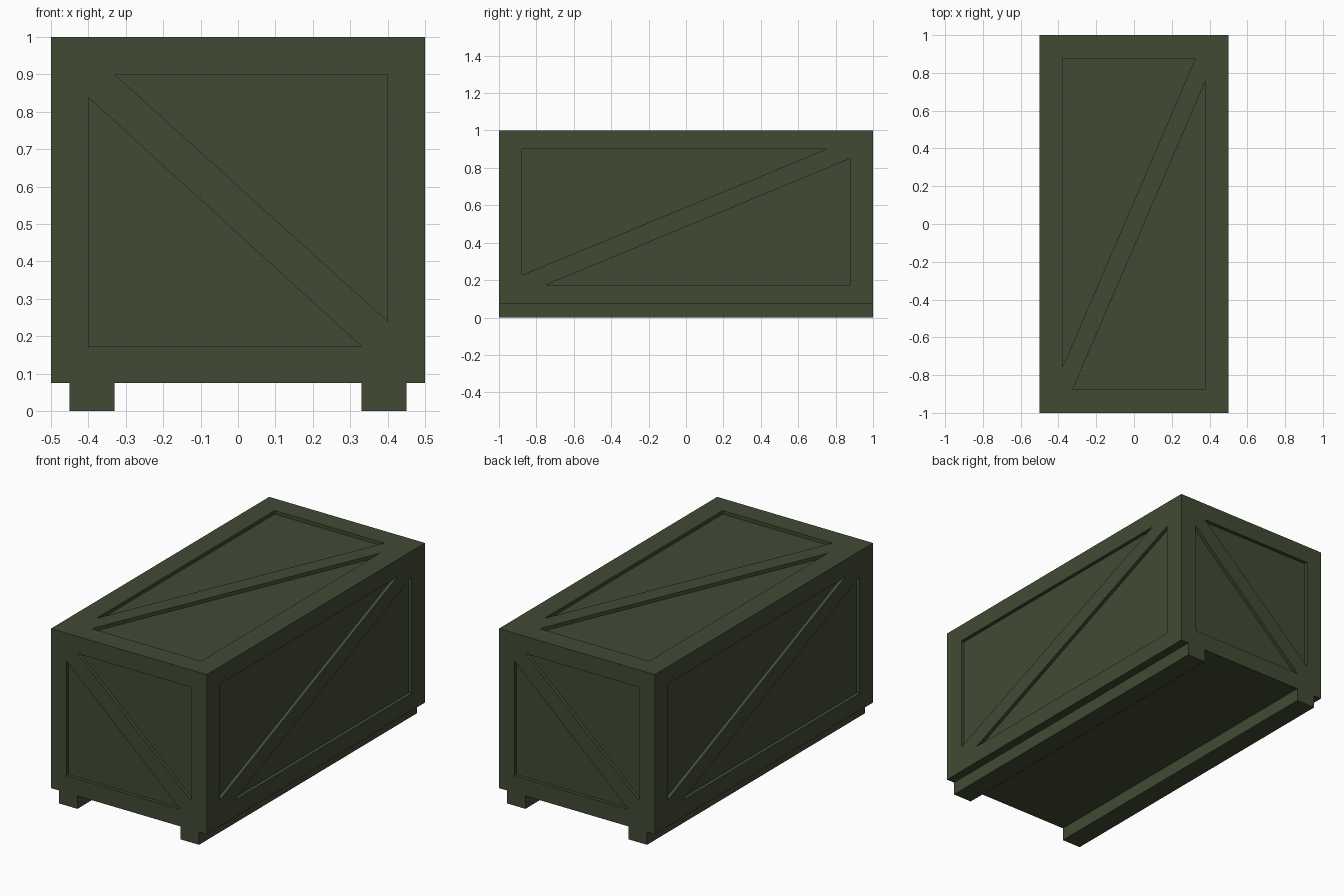
import bpy, bmesh
from mathutils import Vector

if "Cube" in bpy.data.objects:
    bpy.data.objects.remove(bpy.data.objects["Cube"])

DEPTH = 0.02   # recess depth of the panels
BASE = 0.075   # underside of the crate body

olive = bpy.data.materials.new("olive_green")
olive.diffuse_color = (0.053, 0.069, 0.034, 1)
olive.use_nodes = True
olive.node_tree.nodes["Principled BSDF"].inputs["Base Color"].default_value = olive.diffuse_color


def add_object(name, bm):
    bmesh.ops.recalc_face_normals(bm, faces=bm.faces)
    mesh = bpy.data.meshes.new(name)
    bm.to_mesh(mesh)
    bm.free()
    mesh.materials.append(olive)
    obj = bpy.data.objects.new(name, mesh)
    bpy.context.collection.objects.link(obj)
    return obj


def box(name, lo, hi):
    bm = bmesh.new()
    bmesh.ops.create_cube(bm, size=1)
    for v in bm.verts:
        v.co = [lo[i] if v.co[i] < 0 else hi[i] for i in range(3)]
    return add_object(name, bm)


def prism(bm, points, direction):
    """Triangular prism reaching from the recess floor to outside the body."""
    d = Vector(direction)
    face = bm.faces.new([bm.verts.new(Vector(p) - d * DEPTH) for p in points])
    out = bmesh.ops.extrude_face_region(bm, geom=[face])
    moved = [g for g in out["geom"] if isinstance(g, bmesh.types.BMVert)]
    bmesh.ops.translate(bm, verts=moved, vec=d * (DEPTH + 0.05))


# Crate body
body = box("crate_body", (-0.5, -1, BASE), (0.5, 1, 1))

# Triangular recesses on each side of the diagonal braces
end_tris = [[(-0.4, 0.838), (-0.4, 0.173), (0.33, 0.173)],
            [(-0.33, 0.9), (0.4, 0.9), (0.4, 0.24)]]
side_tris = [[(-0.878, 0.9), (0.75, 0.9), (-0.878, 0.227)],
             [(-0.75, 0.173), (0.878, 0.173), (0.878, 0.85)]]
lid_tris = [[(-0.378, 0.877), (0.325, 0.877), (-0.378, -0.757)],
            [(-0.325, -0.877), (0.378, -0.877), (0.378, 0.757)]]

bm = bmesh.new()
for s in (1, -1):   # opposite walls are half-turn copies
    for tri in end_tris:
        prism(bm, [(s * u, -s, z) for u, z in tri], (0, -s, 0))
    for tri in side_tris:
        prism(bm, [(s * 0.5, s * u, z) for u, z in tri], (s, 0, 0))
for tri in lid_tris:
    prism(bm, [(x, y, 1) for x, y in tri], (0, 0, 1))
cutter = add_object("recess_cutter", bm)
cutter.hide_render = True

cut = body.modifiers.new("recesses", "BOOLEAN")
cut.operation = "DIFFERENCE"
cut.solver = "EXACT"
cut.use_self = True
cut.object = cutter
bpy.context.view_layer.objects.active = body
bpy.ops.object.modifier_apply(modifier=cut.name)
bpy.data.objects.remove(cutter)

# Skids running the full length underneath
for name, x in (("left_skid", -0.39), ("right_skid", 0.39)):
    box(name, (x - 0.06, -1, 0), (x + 0.06, 1, BASE))
